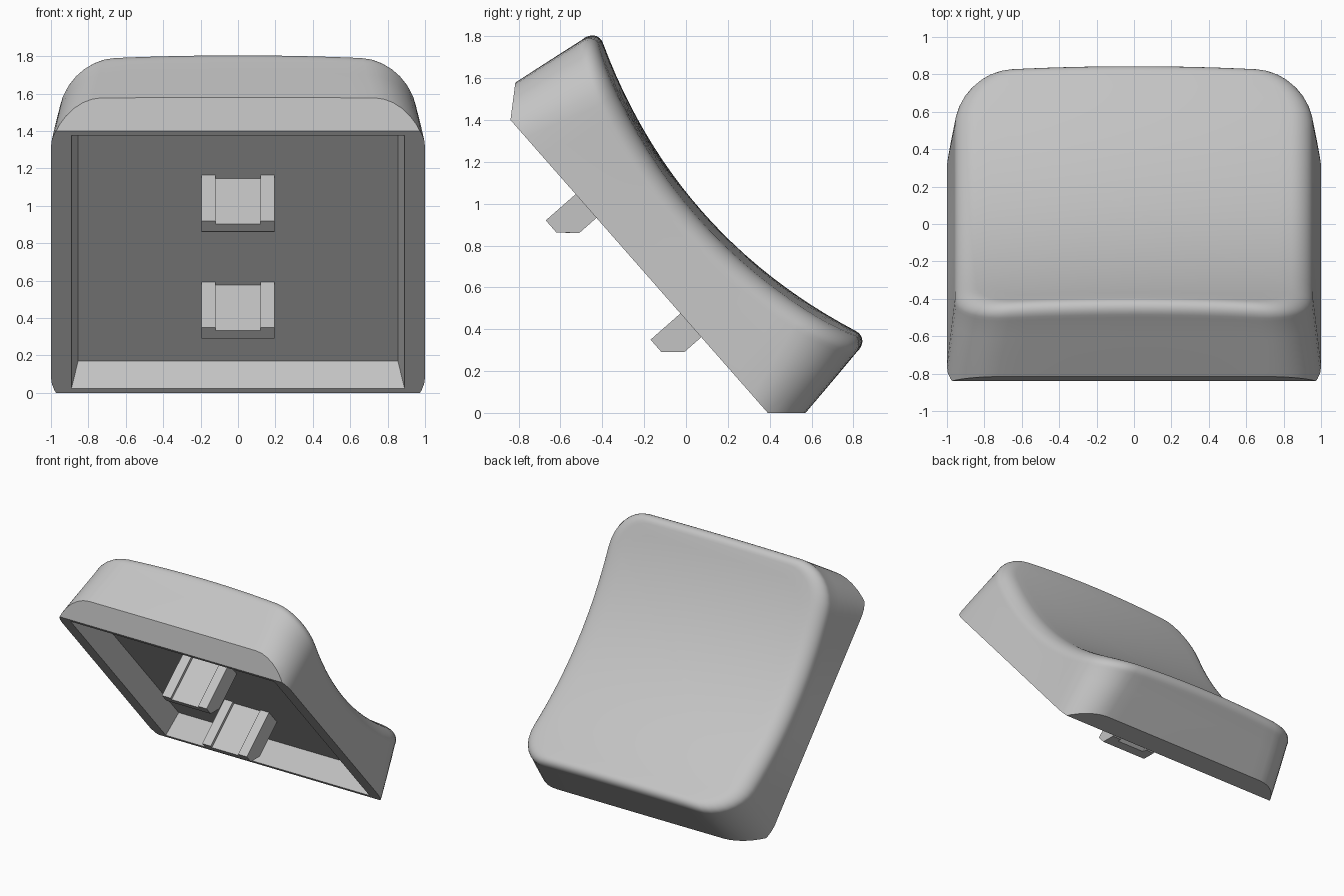
import bpy, bmesh, math
from mathutils import Matrix, Vector

cube = bpy.data.objects.get("Cube")
if cube:
    bpy.data.objects.remove(cube, do_unlink=True)

grey = bpy.data.materials.new("grey plastic")
grey.use_nodes = True
grey.diffuse_color = (0.55, 0.55, 0.55, 1)
grey.node_tree.nodes["Principled BSDF"].inputs["Base Color"].default_value = (0.55, 0.55, 0.55, 1)

# Everything is modelled lying flat, then tilted by this placement
TILT = Matrix.Translation((0, -0.224, 0.70)) @ Matrix.Rotation(-0.85, 4, 'X')
DEPTH = 0.18      # pocket depth
CORNER = 8        # segments per rounded corner
SIDE = 14         # segments per straight side


def make_object(name, bm):
    bmesh.ops.recalc_face_normals(bm, faces=bm.faces)
    mesh = bpy.data.meshes.new(name)
    bm.to_mesh(mesh)
    bm.free()
    mesh.materials.append(grey)
    obj = bpy.data.objects.new(name, mesh)
    bpy.context.collection.objects.link(obj)
    obj.matrix_world = TILT
    return obj


def select_only(obj):
    bpy.ops.object.select_all(action='DESELECT')
    obj.select_set(True)
    bpy.context.view_layer.objects.active = obj


def outline(hx, hy, r):
    """Rounded rectangle as a list of points, counter-clockwise."""
    arcs = []
    for k, (sx, sy) in enumerate(((1, 1), (-1, 1), (-1, -1), (1, -1))):
        centre = Vector((sx * (hx - r), sy * (hy - r)))
        angles = [(k + i / CORNER) * math.pi / 2 for i in range(CORNER + 1)]
        arcs.append([centre + r * Vector((math.cos(a), math.sin(a))) for a in angles])
    pts = []
    for k, arc in enumerate(arcs):
        pts += arc
        nxt = arcs[(k + 1) % 4][0]
        pts += [arc[-1].lerp(nxt, i / SIDE) for i in range(1, SIDE)]
    return pts


def dish(p):
    """Top surface height: scooped along y, slightly crowned along x."""
    return 0.40 + 0.2 * (p.y / 0.98) ** 2 - 0.05 * p.x ** 2


# Cap body: tapered walls, rolled rim, dished top
FILLET = 0.10
rings = []
for i in range(5):
    s = i / 4
    pts = outline(1 - 0.04 * s, 1.07 - 0.075 * s, 0.25 + 0.04 * s)
    rings.append([(p.x, p.y, s * (dish(p) - FILLET)) for p in pts])
for i in range(1, 9):
    a = i / 8 * math.pi / 2
    inward = 1 - math.cos(a)
    pts = outline(0.96 - 0.12 * inward, 0.995 - 0.08 * inward, 0.29 - 0.06 * inward)
    rings.append([(p.x, p.y, dish(p) - FILLET * (1 - math.sin(a))) for p in pts])
inner = pts
for i in range(1, 12):
    pts = [p * (1 - i / 12) for p in inner]
    rings.append([(p.x, p.y, dish(p)) for p in pts])

bm = bmesh.new()
loops = [[bm.verts.new(p) for p in ring] for ring in rings]
count = len(loops[0])
for low, high in zip(loops, loops[1:]):
    for j in range(count):
        k = (j + 1) % count
        bm.faces.new((low[j], low[k], high[k], high[j]))
middle = bm.verts.new((0, 0, dish(Vector((0, 0)))))
for j in range(count):
    bm.faces.new((loops[-1][j], loops[-1][(j + 1) % count], middle))
bm.faces.new(loops[0][::-1])

# Undercut the lower edge at both ends
for side in (-1, 1):
    cut = bmesh.ops.bisect_plane(
        bm, geom=bm.verts[:] + bm.edges[:] + bm.faces[:], dist=1e-5,
        plane_co=(0, side * 0.932, 0), plane_no=(0, side * 0.751, -0.66), clear_outer=True)
    edges = [e for e in cut["geom_cut"] if isinstance(e, bmesh.types.BMEdge)]
    bmesh.ops.edgeloop_fill(bm, edges=edges)
body = make_object("cap_body", bm)

# Hollow underside with sloping walls
bm = bmesh.new()
bmesh.ops.create_cube(bm, size=2)
for v in bm.verts:
    t = 1 if v.co.z > 0 else -1
    v.co.x *= 0.873 - 0.018 * t
    v.co.y *= 0.882 - 0.018 * t
    v.co.z = DEPTH if t > 0 else -DEPTH
for v in bm.verts:
    if v.co.z < 0:      # carry the wall slope through the opening
        v.co.x *= 0.926 / 0.891
        v.co.y *= 0.936 / 0.90
pocket = make_object("pocket_cutter", bm)
pocket.hide_render = True
mod = body.modifiers.new("pocket", 'BOOLEAN')
mod.operation = 'DIFFERENCE'
mod.solver = 'EXACT'
mod.object = pocket
select_only(body)
bpy.ops.object.modifier_apply(modifier=mod.name)
bpy.data.objects.remove(pocket, do_unlink=True)
select_only(body)
bpy.ops.object.shade_smooth_by_angle(angle=math.radians(30))


def add_prism(bm, profile, x0, x1):
    """Extrude a (y, z) profile between two x positions."""
    ends = [[bm.verts.new((x, y, z)) for y, z in profile] for x in (x0, x1)]
    bm.faces.new(ends[0])
    bm.faces.new(ends[1][::-1])
    for j in range(len(profile)):
        k = (j + 1) % len(profile)
        bm.faces.new((ends[0][j], ends[0][k], ends[1][k], ends[1][j]))


# Two mounting posts, each a web between two flanges
ROOT = DEPTH + 0.02
for name, y in (("upper_post", -0.385), ("lower_post", 0.374)):
    flange = [(-0.075, ROOT), (-0.075, -0.19), (0.003, -0.19), (0.076, -0.108), (0.076, ROOT)]
    web = [(-0.052, ROOT), (-0.052, -0.19), (0.003, -0.19), (0.055, -0.132), (0.055, ROOT)]
    bm = bmesh.new()
    add_prism(bm, [(y + a, z) for a, z in web], -0.12, 0.12)
    for x0, x1 in ((-0.195, -0.12), (0.12, 0.195)):
        add_prism(bm, [(y + a, z) for a, z in flange], x0, x1)
    make_object(name, bm)
